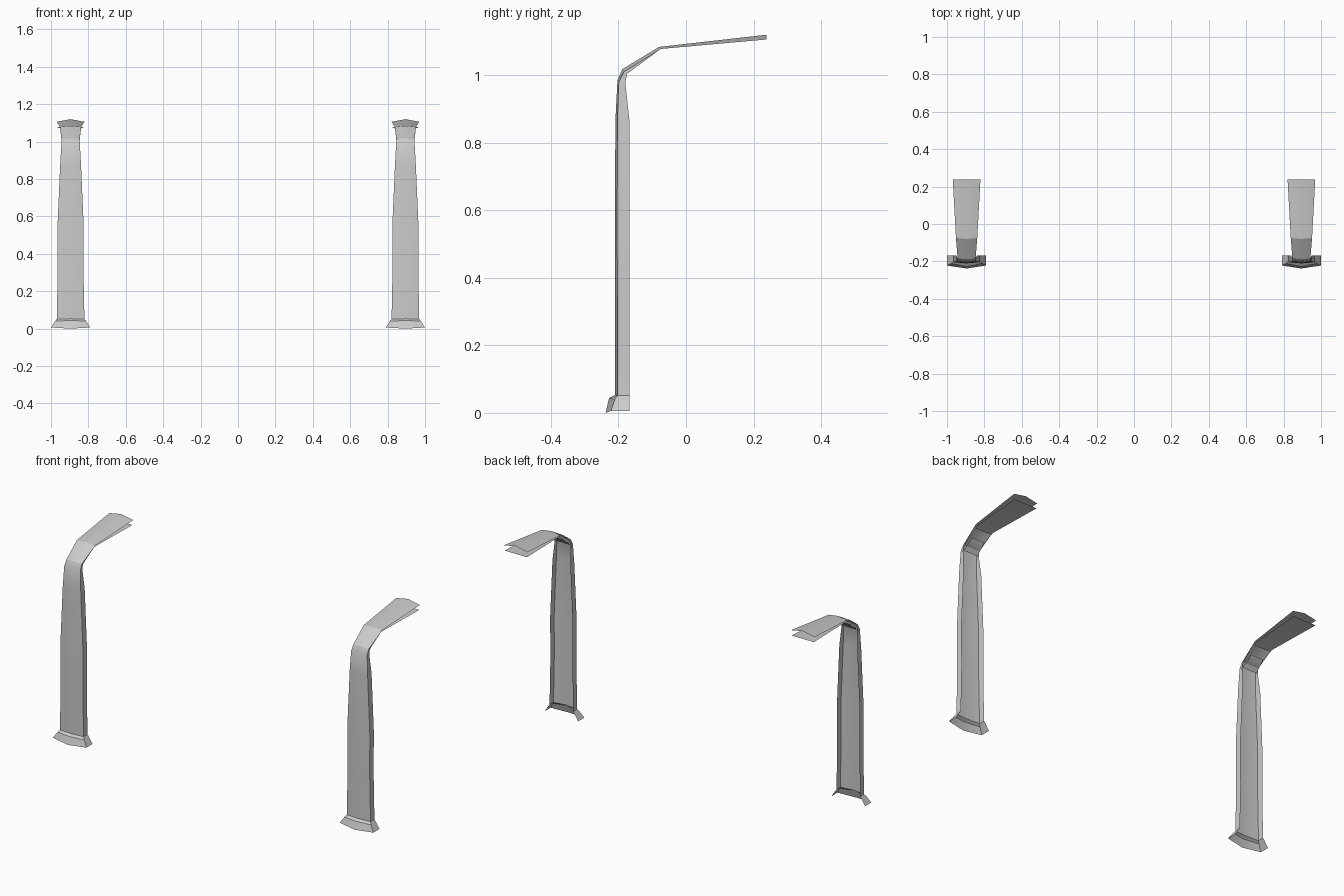
import bpy, bmesh

if "Cube" in bpy.data.objects:
    bpy.data.objects.remove(bpy.data.objects["Cube"])

CX = 0.895  # centre of each post


def loft(name, rows):
    """Skin rows of points, then mirror the shell to the other post."""
    bm = bmesh.new()
    grid = [[bm.verts.new((CX + x, y, z)) for x, y, z in row] for row in rows]
    for a, b in zip(grid, grid[1:]):
        for i in range(len(a) - 1):
            bm.faces.new((a[i], a[i + 1], b[i + 1], b[i]))
    bmesh.ops.remove_doubles(bm, verts=bm.verts, dist=1e-5)
    bmesh.ops.recalc_face_normals(bm, faces=bm.faces)
    me = bpy.data.meshes.new(name)
    bm.to_mesh(me)
    bm.free()
    ob = bpy.data.objects.new(name, me)
    bpy.context.collection.objects.link(ob)
    ob.modifiers.new("Mirror", 'MIRROR').use_mirror_merge = False
    bpy.context.view_layer.objects.active = ob
    ob.select_set(True)
    bpy.ops.object.shade_smooth_by_angle(angle=0.4)
    ob.select_set(False)
    return ob


# Post: half width, ridge (y, z), corner (y, z), rear edge (y, z)
sections = [
    (.105, (-.238, .000), (-.222, .006), (-.168, .006)),
    (.083, (-.228, .044), (-.211, .040), (-.168, .040)),
    (.074, (-.210, .053), (-.203, .052), (-.168, .052)),
    (.069, (-.210, .300), (-.203, .300), (-.168, .300)),
    (.070, (-.211, .550), (-.204, .550), (-.168, .550)),
    (.056, (-.209, .870), (-.203, .870), (-.168, .870)),
    (.050, (-.203, .985), (-.199, .980), (-.180, .980)),
    (.048, (-.189, 1.018), (-.184, 1.010), (-.174, 1.005)),
    (.057, (-.080, 1.084), (-.075, 1.078), (-.075, 1.078)),
    (.074, (.238, 1.120), (.238, 1.106), (.238, 1.106)),
]
loft("curved_post", [
    [(-w, *back), (-w, *corner), (0, *ridge), (w, *corner), (w, *back)]
    for w, ridge, corner, back in sections])


def strip(name, profile):
    loft(name, [[(-w, y, z), (w, y, z)] for w, y, z in profile])


# Flat panel under the overhanging arm, with a small folded lip
strip("arm_underside", [(.050, -.072, 1.074), (.050, -.088, 1.064),
                        (.054, -.070, 1.070), (.070, .238, 1.077)])

# Bent tab inside the top bend
strip("inner_tab", [(.046, -.181, .980), (.043, -.165, 1.000),
                    (.040, -.145, 1.010), (.040, -.125, 1.031)])
